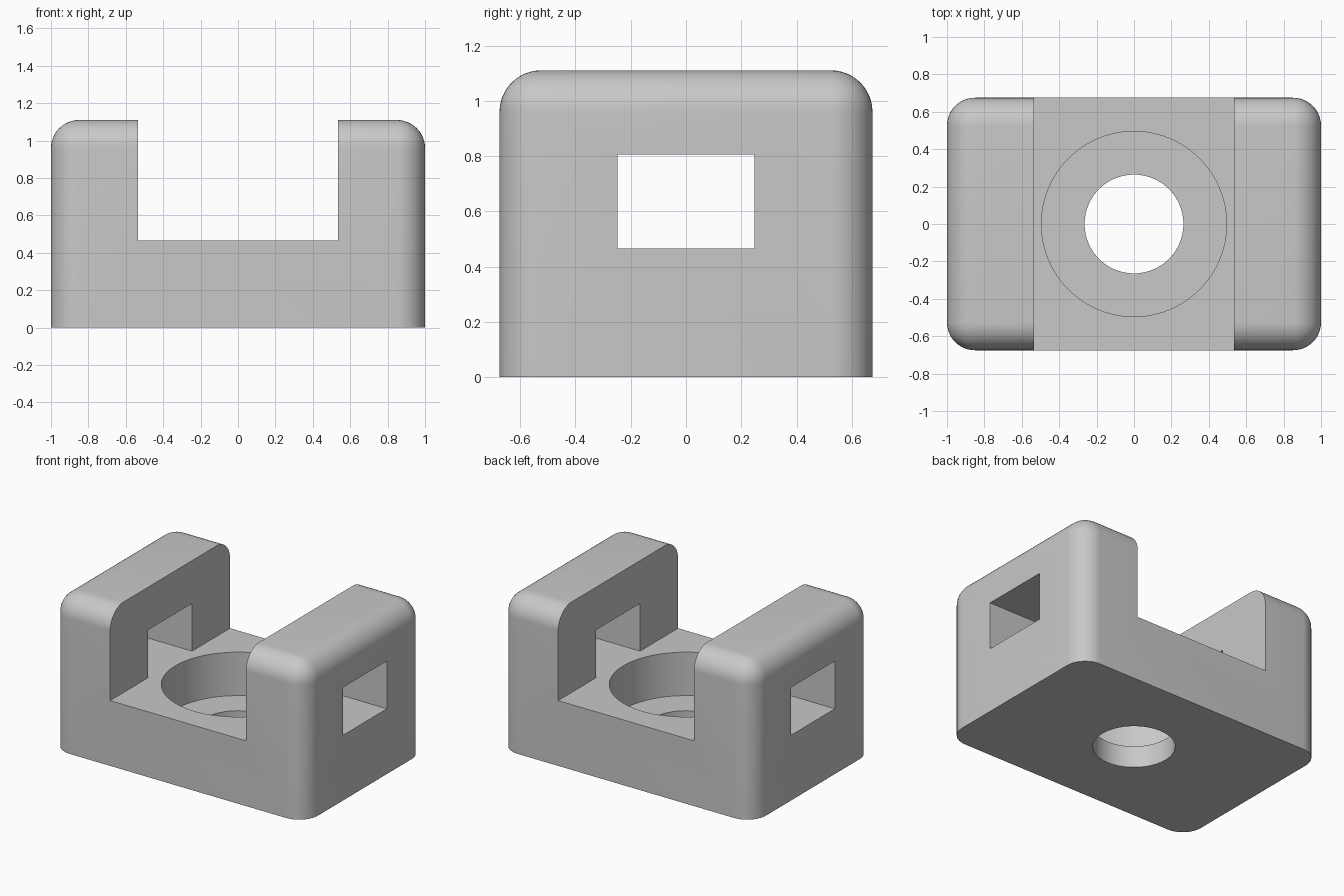
import bpy
import bmesh
import math
from mathutils import Matrix

WIDTH, DEPTH, HEIGHT = 2.0, 1.35, 1.11
FILLET = 0.15
FLOOR = 0.465          # height of the channel floor
LEDGE = 0.155          # height of the counterbore ledge

if "Cube" in bpy.data.objects:
    bpy.data.objects.remove(bpy.data.objects["Cube"], do_unlink=True)

grey = bpy.data.materials.new("light_grey")
grey.use_nodes = True
colour = (0.58, 0.58, 0.58, 1.0)
grey.diffuse_color = colour
grey.node_tree.nodes["Principled BSDF"].inputs["Base Color"].default_value = colour


def to_object(name, bm):
    mesh = bpy.data.meshes.new(name)
    bm.to_mesh(mesh)
    bm.free()
    mesh.materials.append(grey)
    obj = bpy.data.objects.new(name, mesh)
    bpy.context.collection.objects.link(obj)
    return obj


def box(size, z_bottom):
    bm = bmesh.new()
    place = Matrix.Translation((0, 0, z_bottom + size[2] / 2))
    bmesh.ops.create_cube(bm, size=1, matrix=place @ Matrix.Diagonal((*size, 1)))
    return bm


def cylinder(radius, z_bottom, z_top):
    bm = bmesh.new()
    bmesh.ops.create_cone(bm, cap_ends=True, segments=96, radius1=radius, radius2=radius,
                          depth=z_top - z_bottom,
                          matrix=Matrix.Translation((0, 0, (z_bottom + z_top) / 2)))
    return bm


# Block with every edge rounded except those around the base
bm = box((WIDTH, DEPTH, HEIGHT), 0)
rounded = [e for e in bm.edges if max(v.co.z for v in e.verts) > 0.1]
bmesh.ops.bevel(bm, geom=rounded, offset=FILLET, offset_type='OFFSET',
                segments=12, profile=0.5, affect='EDGES', clamp_overlap=True)
block = to_object("bracket_block", bm)

# Channel, side windows, counterbore and through hole
cutters = [
    to_object("channel_cutter", box((1.07, 2, 1), FLOOR)),
    to_object("window_cutter", box((3, 0.495, 0.34), FLOOR)),
    to_object("counterbore_cutter", cylinder(0.495, LEDGE, 0.7)),
    to_object("hole_cutter", cylinder(0.264, -0.2, 0.6)),
]
bpy.context.view_layer.objects.active = block
for cutter in cutters:
    cut = block.modifiers.new(cutter.name, 'BOOLEAN')
    cut.operation = 'DIFFERENCE'
    cut.solver = 'EXACT'
    cut.object = cutter
    bpy.ops.object.modifier_apply(modifier=cut.name)
    bpy.data.objects.remove(cutter, do_unlink=True)

# Smooth rounded surfaces, crisp edges
bpy.ops.object.select_all(action='DESELECT')
block.select_set(True)
bpy.ops.object.shade_smooth_by_angle(angle=math.radians(30))
